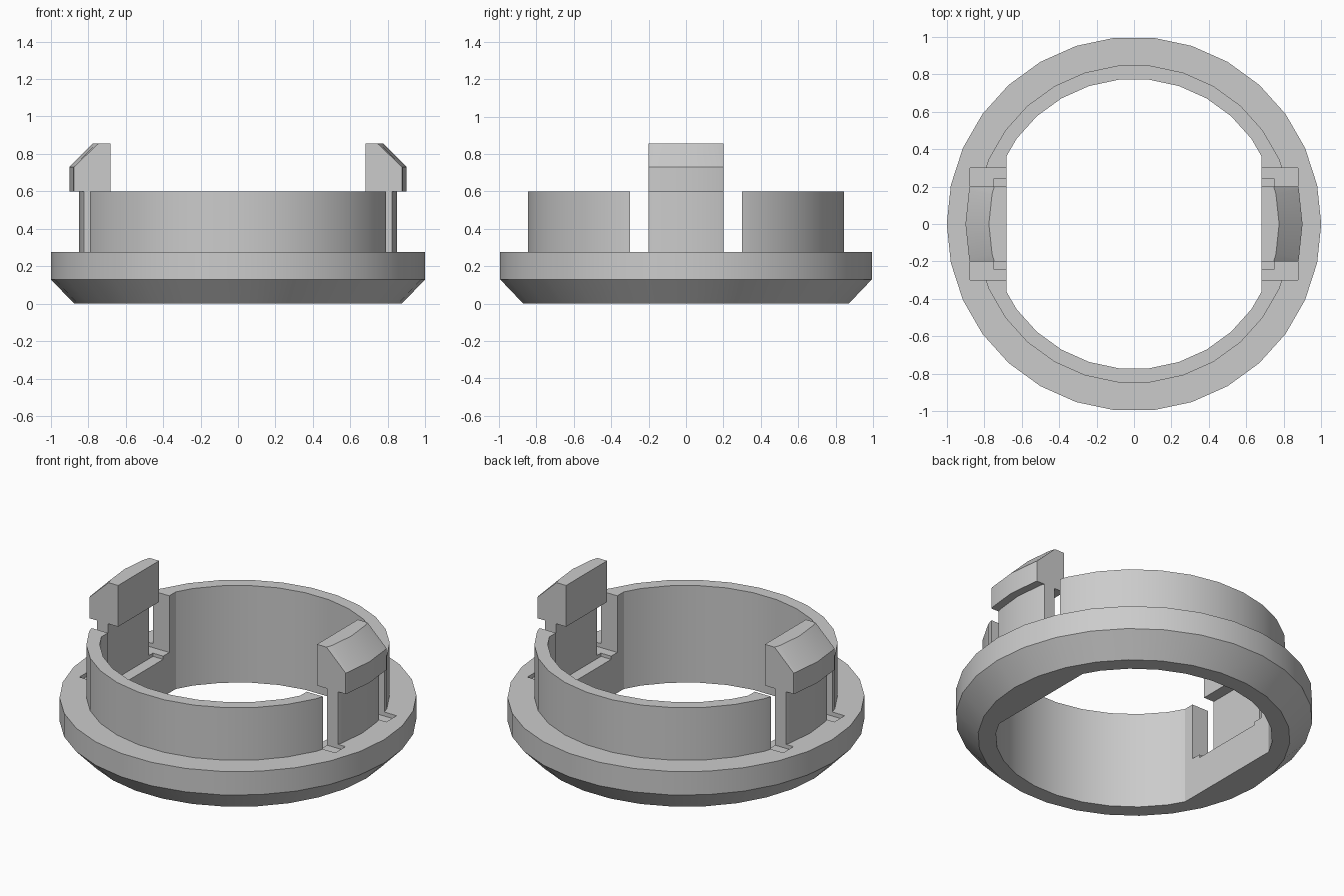
import bpy
import bmesh
from math import cos, sin, tau, radians

SEGMENTS = 30

cube = bpy.data.objects.get("Cube")
if cube:
    bpy.data.objects.remove(cube, do_unlink=True)

grey = bpy.data.materials.new("plain_grey")
grey.use_nodes = True
grey.diffuse_color = (0.6, 0.6, 0.6, 1)
grey.node_tree.nodes["Principled BSDF"].inputs["Base Color"].default_value = (0.6, 0.6, 0.6, 1)


def make_object(name, bm):
    bmesh.ops.recalc_face_normals(bm, faces=bm.faces)
    mesh = bpy.data.meshes.new(name)
    bm.to_mesh(mesh)
    bm.free()
    mesh.materials.append(grey)
    obj = bpy.data.objects.new(name, mesh)
    bpy.context.collection.objects.link(obj)
    return obj


def turned(name, profile):
    """Solid of revolution from (radius, height) points, capped at both ends."""
    bm = bmesh.new()
    rings = [[bm.verts.new((r * cos(tau * i / SEGMENTS), r * sin(tau * i / SEGMENTS), z))
              for i in range(SEGMENTS)] for r, z in profile]
    for low, high in zip(rings, rings[1:]):
        for i in range(SEGMENTS):
            j = (i + 1) % SEGMENTS
            bm.faces.new((low[i], low[j], high[j], high[i]))
    bm.faces.new(rings[0][::-1])
    bm.faces.new(rings[-1])
    return make_object(name, bm)


def box(name, xs, ys, zs):
    bm = bmesh.new()
    bmesh.ops.create_cube(bm, size=1)
    for v in bm.verts:
        v.co = [span[0] if c < 0 else span[1] for c, span in zip(v.co, (xs, ys, zs))]
    return make_object(name, bm)


def combine(obj, tool, operation):
    """Bake one boolean into the object and discard the tool."""
    mod = obj.modifiers.new("cut", 'BOOLEAN')
    mod.operation, mod.solver, mod.object = operation, 'EXACT', tool
    bpy.context.view_layer.update()
    result = obj.evaluated_get(bpy.context.evaluated_depsgraph_get())
    mesh = bpy.data.meshes.new_from_object(result)
    obj.modifiers.clear()
    obj.data = mesh
    bpy.data.objects.remove(tool, do_unlink=True)


def side_span(side, near, far):
    return tuple(sorted((side * near, side * far)))


# Chamfered flange with upright collar
body = turned("flanged_collar", [(0.875, 0), (1, 0.13), (1, 0.275), (0.85, 0.275), (0.85, 0.6)])

# Round bore with two flat sides
bore = turned("bore_cutter", [(0.775, -0.2), (0.775, 1)])
combine(bore, box("bore_flats", (-0.68, 0.68), (-1, 1), (-0.5, 1.5)), 'INTERSECT')
combine(body, bore, 'DIFFERENCE')

hooks = []
for side, label in ((1, "left"), (-1, "right")):
    # Slots freeing the spring arm from the collar
    for end in (1, -1):
        slot = box("slot_cutter", side_span(side, 0.6, 0.875), side_span(end, 0.2, 0.3), (0.25, 1))
        combine(body, slot, 'DIFFERENCE')
    # Recess thinning the arm from the inside
    recess = box("recess_cutter", side_span(side, 0.6, 0.75), (-0.24, 0.24), (0.23, 1))
    combine(body, recess, 'DIFFERENCE')

    # Snap hook on top of the arm
    hook = turned(label + "_snap_hook", [(0.9, 0.603), (0.9, 0.73), (0.775, 0.855)])
    limits = box("hook_limits", side_span(side, 0.68, 1.2), (-0.2, 0.2), (0.4, 1.2))
    combine(hook, limits, 'INTERSECT')
    for v in hook.data.vertices:
        if v.co.z < 0.61:
            v.co.z = 0.6
    hooks.append(hook)

# Smooth round walls, crisp edges
bpy.ops.object.select_all(action='DESELECT')
for obj in [body] + hooks:
    obj.select_set(True)
bpy.context.view_layer.objects.active = body
bpy.ops.object.shade_smooth_by_angle(angle=radians(25))
